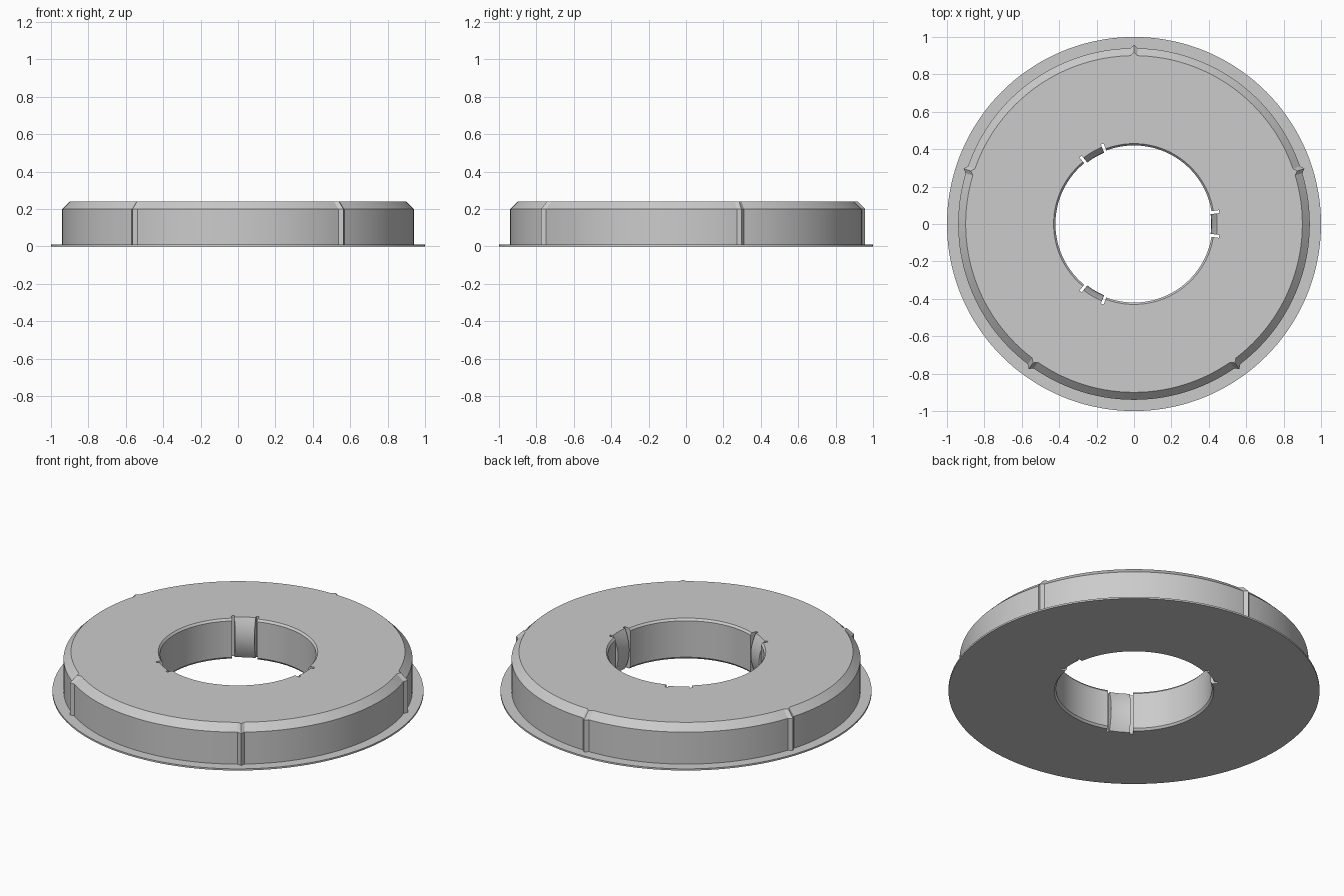
import bpy, bmesh, math

if "Cube" in bpy.data.objects:
    bpy.data.objects.remove(bpy.data.objects["Cube"])

H = 0.24            # total height
FLANGE = 0.01       # thickness of the base flange
SHOULDER = 0.20     # where the outer bevel starts
HOLE = 0.42
STEPS = 8           # height steps on the inner wall
EPS = 0.0004        # tiny angle that makes slot walls radial
RIDGES = [math.radians(18 + 72 * i) for i in range(5)]
CLIPS = [math.radians(120 * i) for i in range(3)]
RIDGE_HALF = 0.021
SLOT_IN, SLOT_OUT = 0.055 / 0.43, 0.07 / 0.43

grey = bpy.data.materials.new("light grey")
grey.diffuse_color = (0.6, 0.6, 0.6, 1)
grey.use_nodes = True
grey.node_tree.nodes["Principled BSDF"].inputs["Base Color"].default_value = grey.diffuse_color


def wrap(a):
    return (a + math.pi) % (2 * math.pi) - math.pi


def inner_wall(a):
    """Hole wall (r, z) from top to bottom: plain wall, slot or sprung clip."""
    d = min(abs(wrap(a - c)) for c in CLIPS)
    heights = [H, H - 0.012] + [H - 0.012 - (H - 0.024) * i / STEPS
                               for i in range(1, STEPS)] + [0.012, 0]
    pts = []
    for z in heights:
        t = 2 * z / H - 1
        if d < SLOT_IN:
            r = 0.413 + 0.032 * t * t            # clip bulges inwards
        elif d < SLOT_OUT:
            r = 0.46                             # slot
        else:
            r = HOLE + (0.01 if z in (0, H) else 0)  # wall with small bevels
        pts.append((r, z))
    return pts


def section(a):
    """Closed radial cross-section at angle a."""
    d = min(abs(wrap(a - c)) for c in RIDGES)
    bump = 0.018 * max(0.0, 1 - d / RIDGE_HALF)
    outer = [(1, 0), (1, FLANGE), (0.94 + bump, FLANGE),
             (0.94 + bump, SHOULDER), (0.90 + bump, H)]
    return inner_wall(a) + outer


# Angles: even steps plus the exact ridge and slot edges
special = []
for c in RIDGES:
    special += [c - RIDGE_HALF, c, c + RIDGE_HALF]
for c in CLIPS:
    for s in (-1, 1):
        for e in (SLOT_IN, SLOT_OUT):
            special += [c + s * e - EPS, c + s * e + EPS]
even = [2 * math.pi * i / 144 for i in range(144)]
even = [a for a in even if min(abs(wrap(a - s)) for s in special) > 0.008]
angles = sorted(a % (2 * math.pi) for a in even + special)

# Loft the sections round the ring
bm = bmesh.new()
rings = [[bm.verts.new((r * math.cos(a), r * math.sin(a), z))
          for r, z in section(a)] for a in angles]
for i, ring in enumerate(rings):
    nxt = rings[(i + 1) % len(rings)]
    for j in range(len(ring)):
        k = (j + 1) % len(ring)
        bm.faces.new((ring[j], ring[k], nxt[k], nxt[j]))
bmesh.ops.recalc_face_normals(bm, faces=bm.faces)
mesh = bpy.data.meshes.new("flanged_ring")
bm.to_mesh(mesh)
bm.free()
mesh.materials.append(grey)
body = bpy.data.objects.new("flanged_ring", mesh)
bpy.context.collection.objects.link(body)
bpy.context.view_layer.objects.active = body
body.select_set(True)
bpy.ops.object.shade_smooth_by_angle(angle=math.radians(20))
